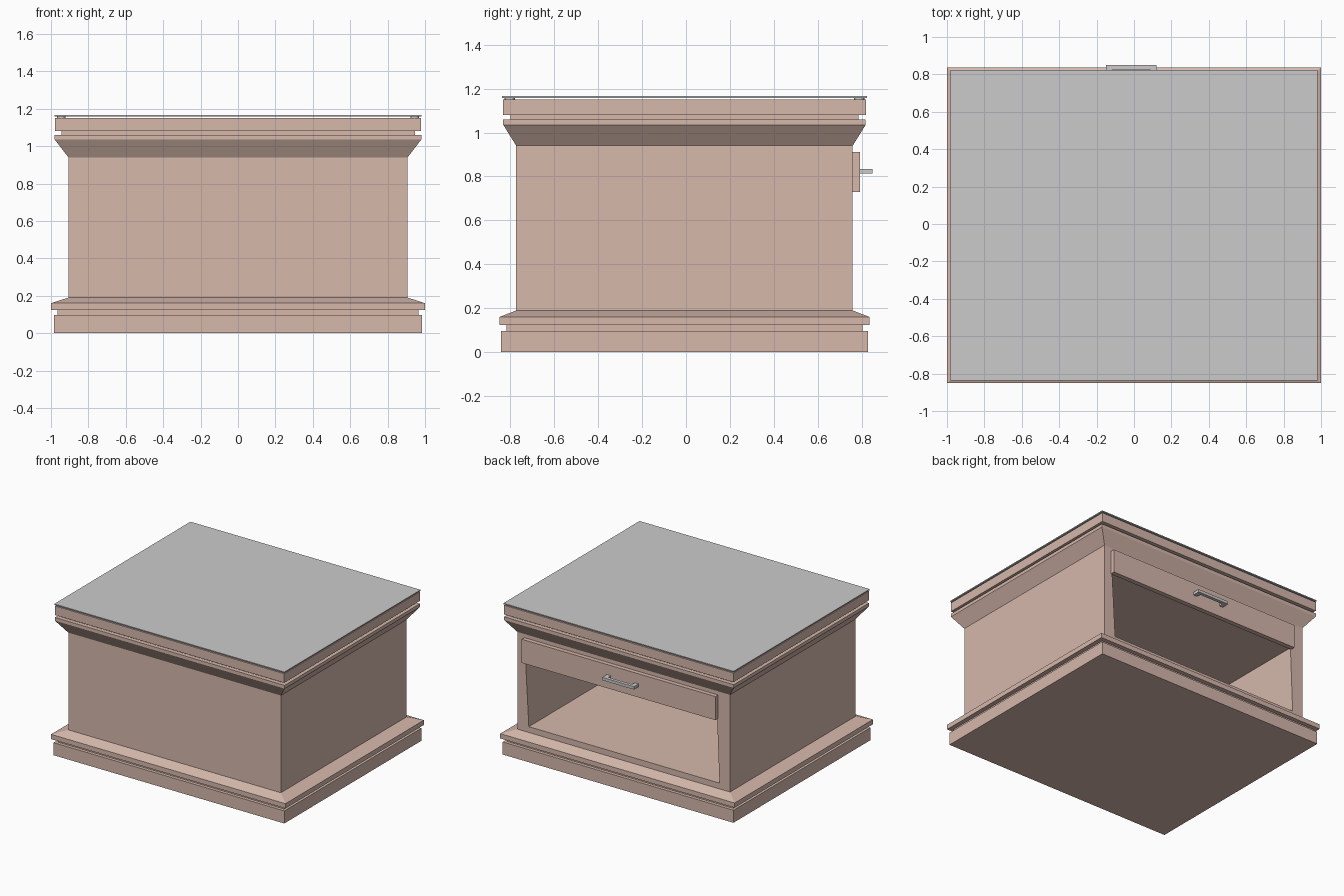
import bpy, bmesh
from mathutils import Vector

if "Cube" in bpy.data.objects:
    bpy.data.objects.remove(bpy.data.objects["Cube"])

CY = -0.007  # cabinet centre in y (the handle sticks out at the back)

wood = bpy.data.materials.new("wood")
wood.diffuse_color = (0.67, 0.48, 0.41, 1)
wood.use_nodes = True
wood.node_tree.nodes["Principled BSDF"].inputs["Base Color"].default_value = wood.diffuse_color


def finish(name, bm, mat=None):
    bmesh.ops.recalc_face_normals(bm, faces=bm.faces[:])
    me = bpy.data.meshes.new(name)
    bm.to_mesh(me)
    bm.free()
    ob = bpy.data.objects.new(name, me)
    bpy.context.collection.objects.link(ob)
    if mat:
        me.materials.append(mat)
    return ob


def loft(profile):
    """Stack of rectangles (half x, half y, z), capped at both ends."""
    bm = bmesh.new()
    rings = [[bm.verts.new((sx * hx, CY + sy * hy, z))
              for sx, sy in ((-1, -1), (1, -1), (1, 1), (-1, 1))]
             for hx, hy, z in profile]
    for a, b in zip(rings, rings[1:]):
        for i in range(4):
            j = (i + 1) % 4
            bm.faces.new((a[i], a[j], b[j], b[i]))
    bm.faces.new(rings[0][::-1])
    bm.faces.new(rings[-1])
    return bm


def box(name, x, y, z, mat=None):
    bm = bmesh.new()
    bmesh.ops.create_cube(bm, size=1)
    for v in bm.verts:
        v.co = Vector([r[0] if c < 0 else r[1] for c, r in zip(v.co, (x, y, z))])
    return finish(name, bm, mat)


# Moulded cabinet: plinth, groove, skirting, body, cornice, groove, top slab
bm = loft([
    (0.985, 0.835, 0.0), (0.985, 0.835, 0.097),
    (0.965, 0.81, 0.097), (0.965, 0.81, 0.123),
    (1.0, 0.843, 0.123), (1.0, 0.843, 0.16),
    (0.907, 0.766, 0.19), (0.907, 0.766, 0.94),
    (0.98, 0.825, 1.035), (0.98, 0.825, 1.06),
    (0.945, 0.793, 1.06), (0.945, 0.793, 1.08),
    (0.978, 0.827, 1.08), (0.978, 0.827, 1.15),
])

# Open compartment recessed into the rear panel of the body
bm.normal_update()
panel = max((f for f in bm.faces if abs(f.normal.y) > 0.99),
            key=lambda f: f.calc_area())
for f in bm.faces:
    c = f.calc_center_median()
    if abs(f.normal.y) > 0.99 and c.y > 0 and 0.5 < c.z < 0.6:
        panel = f
bmesh.ops.inset_individual(bm, faces=[panel], thickness=0.1)
for v in panel.verts:
    high = v.co.z > 0.56
    if v.co.x > 0:
        v.co.x = 0.838 if high else 0.81
    else:
        v.co.x = -0.797 if high else -0.817
    v.co.z = 0.74 if high else 0.235
inner = bmesh.ops.extrude_discrete_faces(bm, faces=[panel])["faces"][0]
for v in inner.verts:
    v.co.y = -0.71
finish("cabinet", bm, wood)

# Drawer front above the opening
box("drawer_front", (-0.805, 0.848), (0.755, 0.792), (0.73, 0.912), wood)

# Bow handle: a flat C-shaped outline extruded upwards
outline = [(-0.15, 0.788), (-0.15, 0.85), (0.12, 0.85), (0.12, 0.788),
           (0.09, 0.788), (0.085, 0.825), (-0.115, 0.825), (-0.12, 0.788)]
bm = bmesh.new()
face = bm.faces.new([bm.verts.new((x, y, 0.813)) for x, y in outline])
ext = bmesh.ops.extrude_face_region(bm, geom=[face])["geom"]
bmesh.ops.translate(bm, vec=(0, 0, 0.022),
                    verts=[g for g in ext if isinstance(g, bmesh.types.BMVert)])
finish("drawer_handle", bm)

# Thin glass top resting on four corner pads
box("glass_top", (-0.982, 0.982), (CY - 0.83, CY + 0.83), (1.158, 1.166))
for sx in (-1, 1):
    for sy in (-1, 1):
        bpy.ops.mesh.primitive_cylinder_add(
            vertices=16, radius=0.024, depth=0.008,
            location=(sx * 0.945, CY + sy * 0.795, 1.154))
        bpy.context.object.name = "glass_pad"
